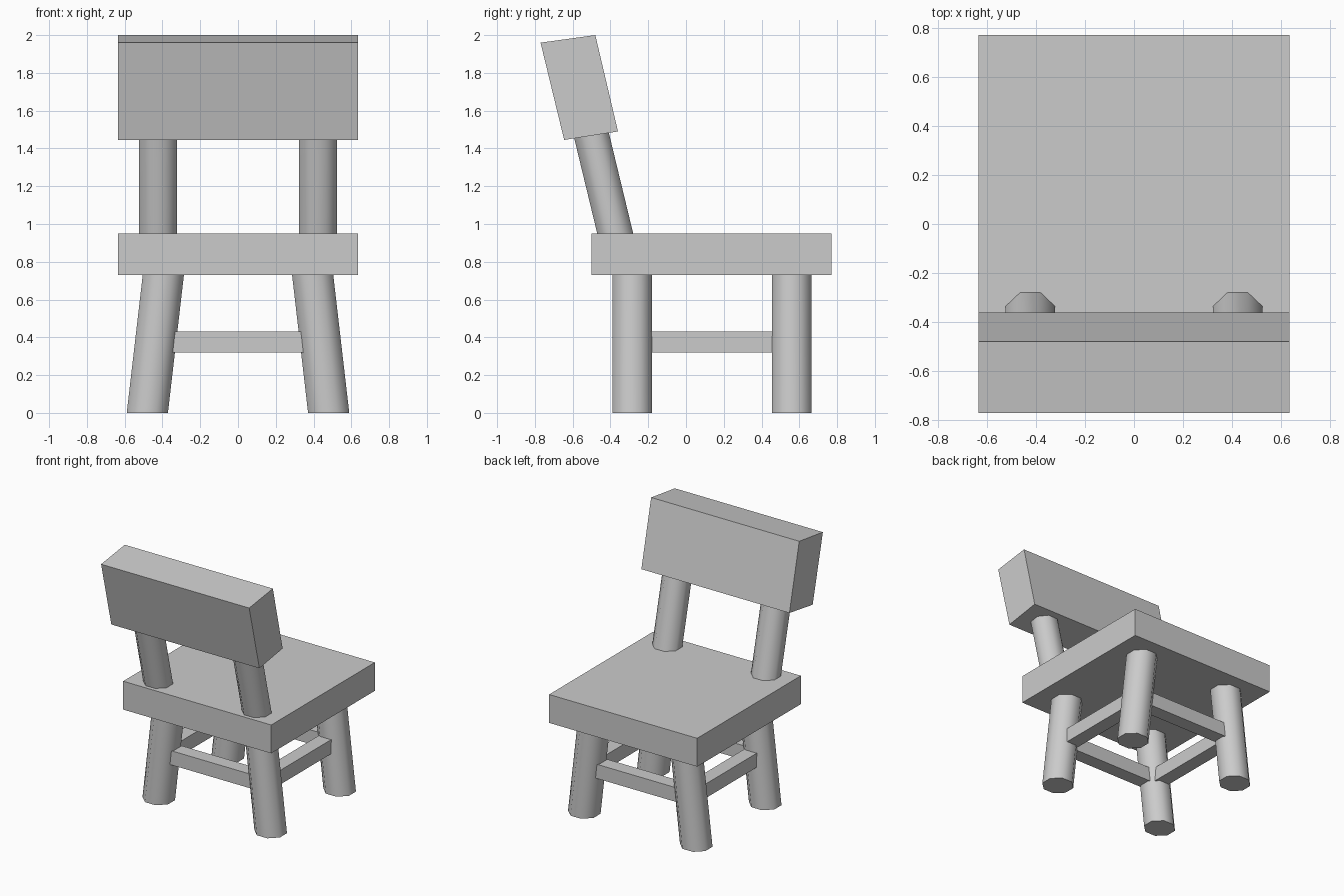
import bpy, bmesh, math

if "Cube" in bpy.data.objects:
    bpy.data.objects.remove(bpy.data.objects["Cube"])

SIDES = 8


def finish(bm, name, smooth=False):
    bmesh.ops.recalc_face_normals(bm, faces=bm.faces)
    mesh = bpy.data.meshes.new(name)
    bm.to_mesh(mesh)
    bm.free()
    obj = bpy.data.objects.new(name, mesh)
    bpy.context.collection.objects.link(obj)
    if smooth:
        bpy.ops.object.select_all(action='DESELECT')
        obj.select_set(True)
        bpy.context.view_layer.objects.active = obj
        bpy.ops.object.shade_smooth_by_angle(angle=math.radians(50))
    return obj


def extrude_x(name, profile, half):
    # y/z profile extruded symmetrically in x
    bm = bmesh.new()
    face = bm.faces.new([bm.verts.new((-half, y, z)) for y, z in profile])
    new = bmesh.ops.extrude_face_region(bm, geom=[face])["geom"]
    verts = [v for v in new if isinstance(v, bmesh.types.BMVert)]
    bmesh.ops.translate(bm, verts=verts, vec=(2 * half, 0, 0))
    bm.faces.ensure_lookup_table()
    return finish(bm, name)


def box(name, x0, x1, y0, y1, z0, z1):
    bm = bmesh.new()
    bmesh.ops.create_cube(bm, size=1)
    for v in bm.verts:
        v.co = (x1 if v.co.x > 0 else x0,
                y1 if v.co.y > 0 else y0,
                z1 if v.co.z > 0 else z0)
    return finish(bm, name)


def slanted_post(name, bottom, top, rx, ry):
    # prism with level ends, leaning from bottom to top
    bm = bmesh.new()
    rings = []
    for cx, cy, cz in (bottom, top):
        ring = []
        for i in range(SIDES):
            a = 2 * math.pi * (i + 0.5) / SIDES
            ring.append(bm.verts.new((cx + rx * math.cos(a), cy + ry * math.sin(a), cz)))
        rings.append(ring)
    lo, hi = rings
    for i in range(SIDES):
        j = (i + 1) % SIDES
        bm.faces.new((lo[i], lo[j], hi[j], hi[i]))
    bm.faces.new(lo[::-1])
    bm.faces.new(hi)
    return finish(bm, name, smooth=True)


# seat slab
box("seat", -0.635, 0.635, -0.5, 0.77, 0.73, 0.95)

# tilted backrest block
extrude_x("backrest", [(-0.77, 1.96), (-0.48, 2.0), (-0.36, 1.49), (-0.645, 1.445)], 0.635)

FRONT_Y, BACK_Y = -0.285, 0.56
for side, s in (("left", -1), ("right", 1)):
    # splayed legs
    for end, y in (("front", FRONT_Y), ("back", BACK_Y)):
        slanted_post(f"{end}_{side}_leg", (s * 0.48, y, 0), (s * 0.393, y, 0.75), 0.118, 0.114)
    # posts holding the backrest
    slanted_post(f"{side}_backrest_post", (s * 0.423, -0.37, 0.93), (s * 0.423, -0.515, 1.53), 0.109, 0.103)
    # side stretcher
    x = s * 0.425
    box(f"{side}_stretcher", x - 0.055, x + 0.055, FRONT_Y, BACK_Y, 0.32, 0.43)

# front and back stretchers
for end, y in (("front", FRONT_Y), ("back", BACK_Y)):
    box(f"{end}_stretcher", -0.425, 0.425, y - 0.055, y + 0.055, 0.32, 0.43)
